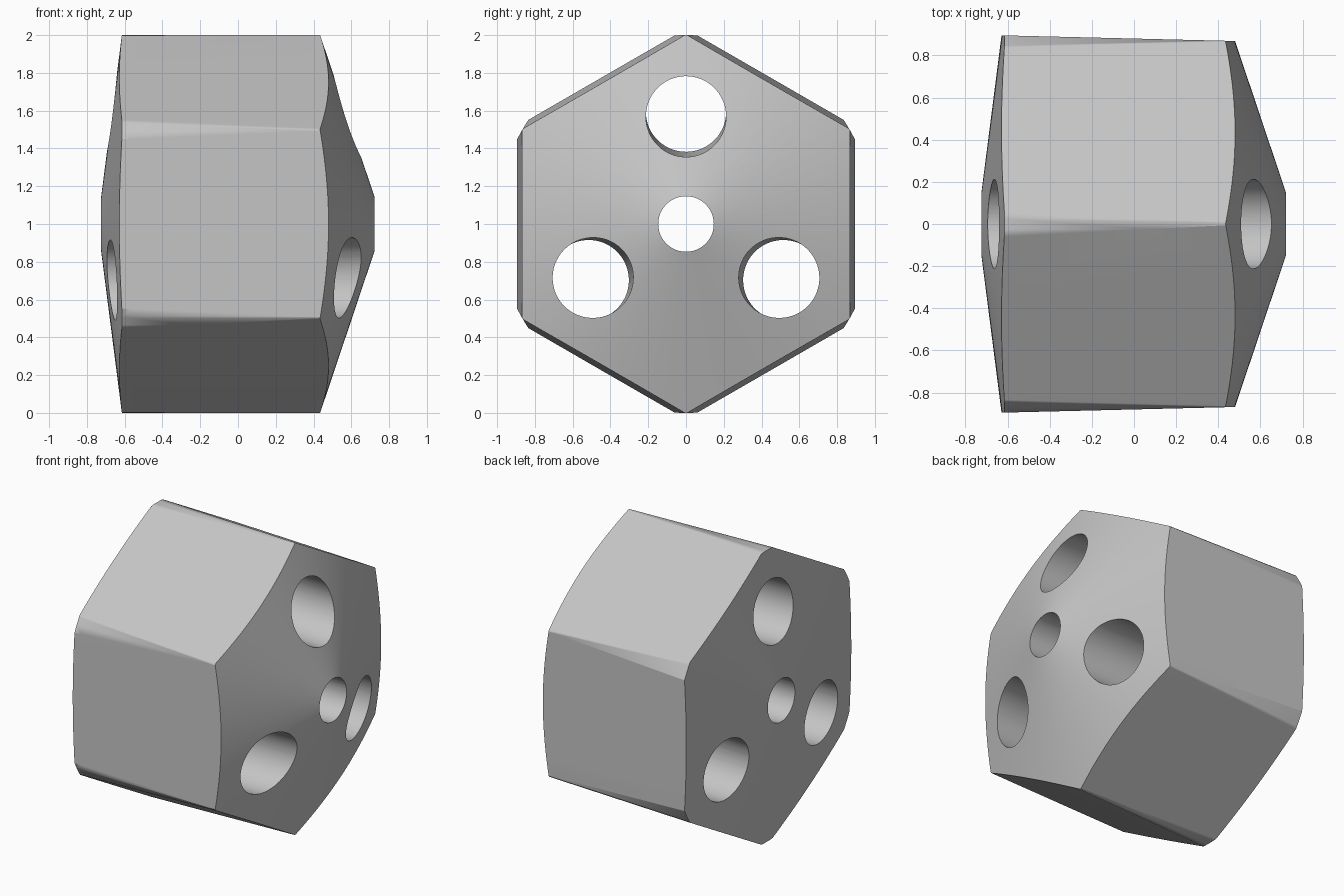
import bpy, bmesh
from math import sin, cos, pi, radians

cube = bpy.data.objects.get("Cube")
if cube:
    bpy.data.objects.remove(cube, do_unlink=True)

grey = bpy.data.materials.new("plain_grey")
grey.use_nodes = True
colour = (0.56, 0.56, 0.56, 1)
grey.diffuse_color = colour
grey.node_tree.nodes["Principled BSDF"].inputs["Base Color"].default_value = colour


def lathe(name, rings, sides, angle=pi / 2, phase=0.0):
    """Closed solid along x; each ring is (x, radius, offset from the axis)."""
    bm = bmesh.new()
    loops = []
    for x, r, off in rings:
        loop = []
        for i in range(sides):
            a = pi / 2 + 2 * pi * (i + phase) / sides
            y = off * cos(angle) + r * cos(a)
            z = off * sin(angle) + r * sin(a)
            loop.append(bm.verts.new((x, y, z + 1)))
        loops.append(loop)
    for a, b in zip(loops, loops[1:]):
        for i in range(sides):
            j = (i + 1) % sides
            bm.faces.new((a[i], a[j], b[j], b[i]))
    bm.faces.new(loops[0])
    bm.faces.new(loops[-1])
    bmesh.ops.recalc_face_normals(bm, faces=bm.faces)
    mesh = bpy.data.meshes.new(name)
    bm.to_mesh(mesh)
    bm.free()
    mesh.materials.append(grey)
    obj = bpy.data.objects.new(name, mesh)
    bpy.context.collection.objects.link(obj)
    return obj


# Round body with a shallow cone on the left end and a steeper one on the right
body = lathe("hexagonal_body", [(-0.725, 0.14, 0), (-0.615, 1.0003, 0),
                                (0.435, 1.0003, 0), (0.724, 0.14, 0)],
             128, phase=0.5)

# Slightly tapered hexagon trims the sides; centre and tilted holes go through
cutters = [(lathe("hexagon_trim", [(-1, 1.0438, 0), (1, 0.9877, 0)], 6), "INTERSECT"),
           (lathe("centre_hole", [(-1, 0.147, 0), (1, 0.147, 0)], 64, phase=0.3),
            "DIFFERENCE")]
for k in range(3):
    hole = lathe("outer_hole", [(-1, 0.2125, 0.601), (1, 0.2125, 0.56)], 64,
                 angle=pi / 2 + k * 2 * pi / 3, phase=0.3)
    cutters.append((hole, "DIFFERENCE"))

bpy.context.view_layer.objects.active = body
for cutter, operation in cutters:
    mod = body.modifiers.new(cutter.name, "BOOLEAN")
    mod.operation = operation
    mod.solver = "EXACT"
    mod.object = cutter
    bpy.ops.object.modifier_apply(modifier=mod.name)
    bpy.data.objects.remove(cutter, do_unlink=True)

# Smooth cones, holes and rounded corners; rims stay sharp, flats stay flat
bpy.ops.object.select_all(action="DESELECT")
body.select_set(True)
bpy.ops.object.shade_smooth_by_angle(angle=radians(30))
weighted = body.modifiers.new("flat_sides", "WEIGHTED_NORMAL")
weighted.keep_sharp = True
